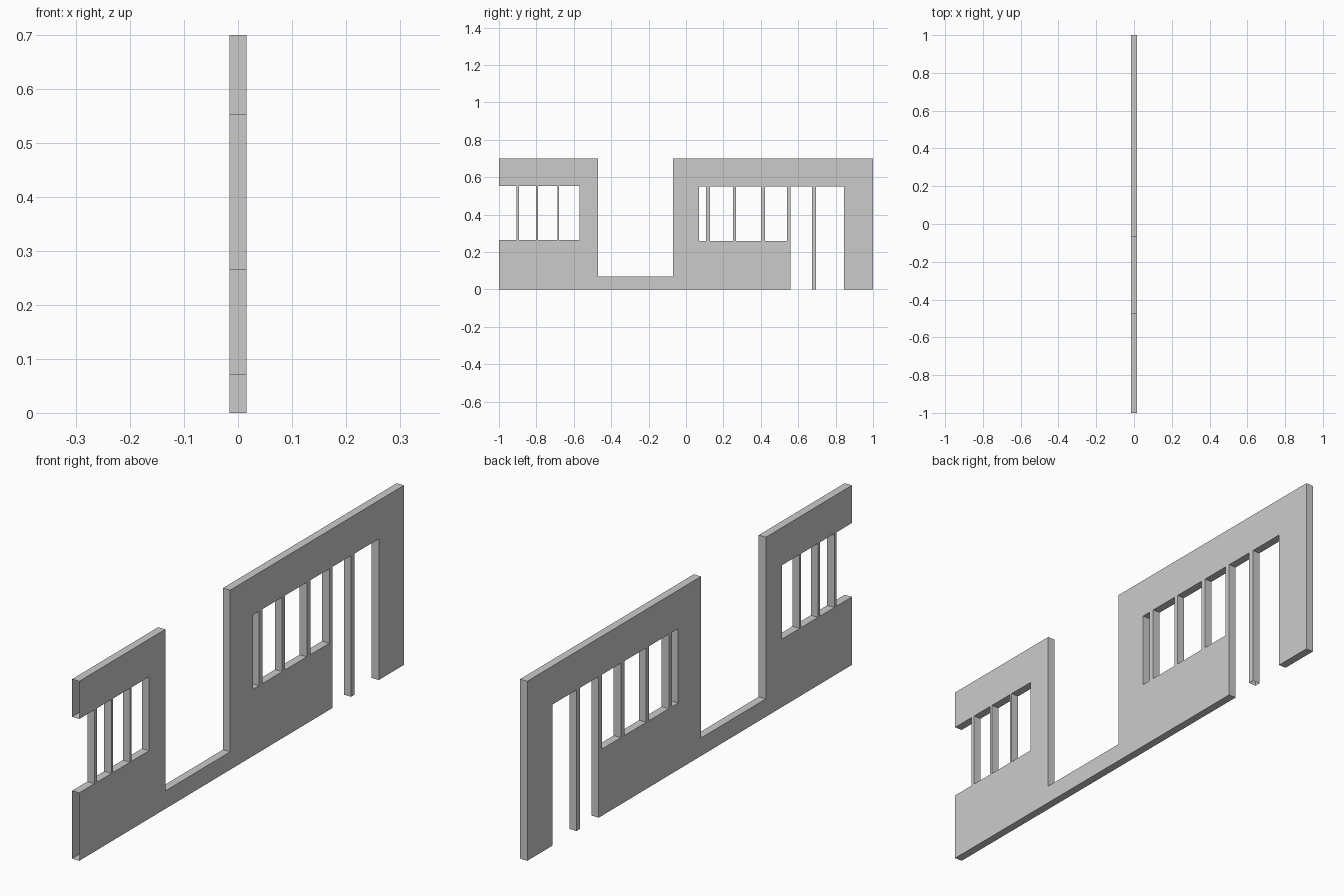
import bpy, bmesh

if "Cube" in bpy.data.objects:
    bpy.data.objects.remove(bpy.data.objects["Cube"])

T = 0.0155  # half thickness of the wall


def make_object(name, quads):
    bm = bmesh.new()
    for q in quads:
        bm.faces.new([bm.verts.new(p) for p in q])
    bmesh.ops.remove_doubles(bm, verts=bm.verts, dist=1e-5)
    bmesh.ops.recalc_face_normals(bm, faces=bm.faces)
    # merge coplanar cells into larger panels
    bmesh.ops.dissolve_limit(bm, angle_limit=0.01, verts=bm.verts, edges=bm.edges)
    mesh = bpy.data.meshes.new(name)
    bm.to_mesh(mesh)
    bm.free()
    obj = bpy.data.objects.new(name, mesh)
    bpy.context.collection.objects.link(obj)
    return obj


def strip(a, b):
    """Quad across the wall thickness along the edge a-b, given in (y, z)."""
    return [(-T, *a), (T, *a), (T, *b), (-T, *b)]


# Wall shell: outline minus rectangular openings (y0, y1, z0, z1)
openings = [
    (-1.0, -0.57, 0.265, 0.553),   # cut-off window
    (-0.47, -0.07, 0.07, 0.70),    # gap above the low wall
    (0.07, 0.54, 0.26, 0.55),      # barred window
    (0.56, 0.845, 0.0, 0.55),      # doorway
]
ys = sorted({-1.0, 1.0} | {v for o in openings for v in o[:2]})
zs = sorted({0.0, 0.70} | {v for o in openings for v in o[2:]})


def solid(i, j):
    if not (0 <= i < len(ys) - 1 and 0 <= j < len(zs) - 1):
        return False
    y, z = (ys[i] + ys[i + 1]) / 2, (zs[j] + zs[j + 1]) / 2
    return not any(a < y < b and c < z < d for a, b, c, d in openings)


quads = []
for i in range(len(ys) - 1):
    for j in range(len(zs) - 1):
        if not solid(i, j):
            continue
        y0, y1, z0, z1 = ys[i], ys[i + 1], zs[j], zs[j + 1]
        for x in (-T, T):
            quads.append([(x, y0, z0), (x, y1, z0), (x, y1, z1), (x, y0, z1)])
        # the end at y = -1 stays open
        if i > 0 and not solid(i - 1, j):
            quads.append(strip((y0, z0), (y0, z1)))
        if not solid(i + 1, j):
            quads.append(strip((y1, z0), (y1, z1)))
        if not solid(i, j - 1):
            quads.append(strip((y0, z0), (y1, z0)))
        if not solid(i, j + 1):
            quads.append(strip((y0, z1), (y1, z1)))
make_object("wall", quads)


# Upright bars: four-sided tubes without end caps
def bar(name, y0, y1, z0, z1):
    sides = [strip((y, z0), (y, z1)) for y in (y0, y1)]
    sides += [[(x, y0, z0), (x, y1, z0), (x, y1, z1), (x, y0, z1)] for x in (-T, T)]
    make_object(name, sides)


for n, (a, b) in enumerate([(-0.906, -0.892), (-0.802, -0.791), (-0.687, -0.678)]):
    bar(f"left_window_bar_{n + 1}", a, b, 0.265, 0.553)
for n, (a, b) in enumerate([(0.107, 0.128), (0.25, 0.267), (0.402, 0.423)]):
    bar(f"right_window_bar_{n + 1}", a, b, 0.26, 0.55)
bar("door_post", 0.674, 0.696, 0.0, 0.55)
